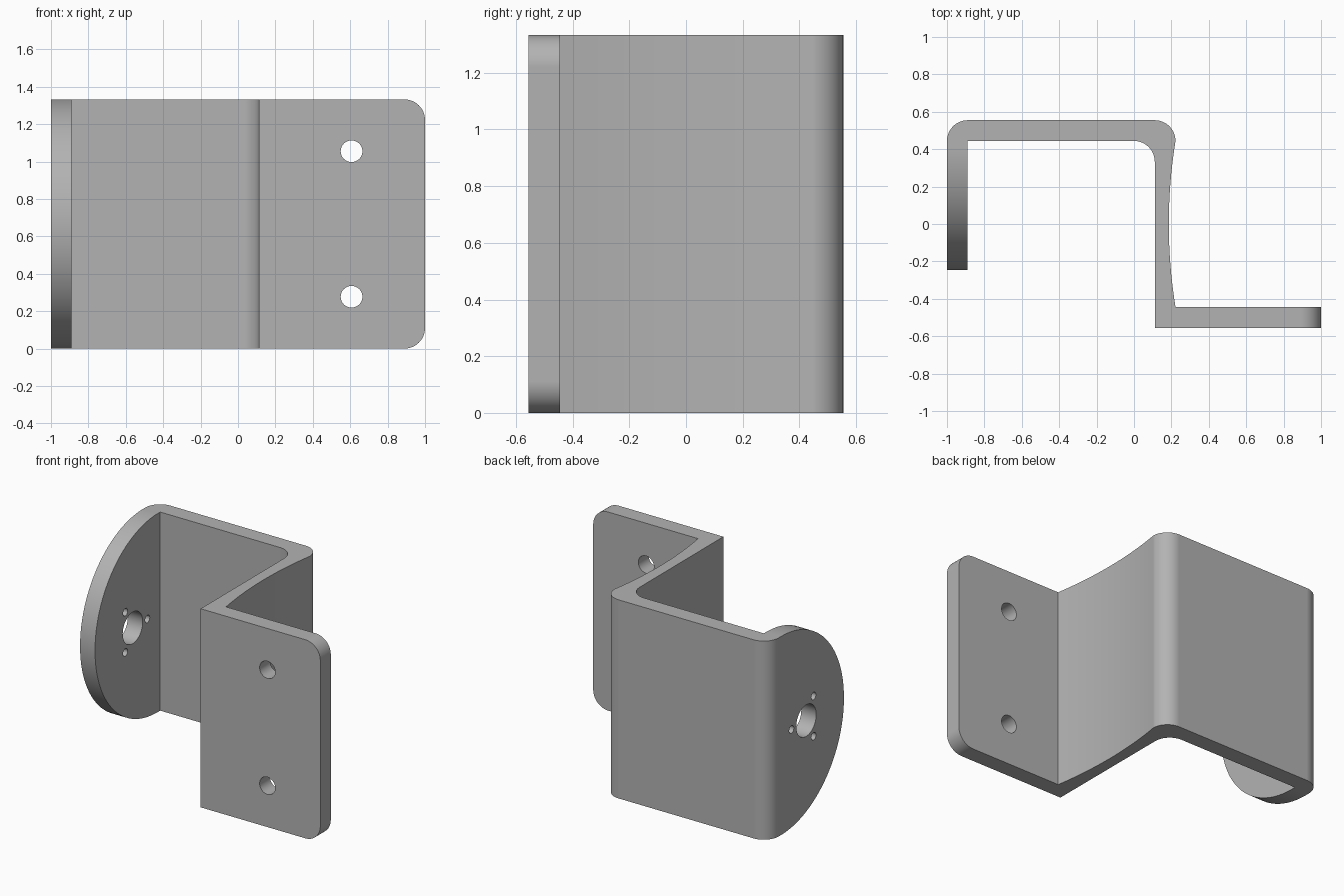
import bpy, bmesh
from math import pi, sin, cos, asin, sqrt
from mathutils import Vector, Matrix

cube = bpy.data.objects.get("Cube")
if cube:
    bpy.data.objects.remove(cube, do_unlink=True)

# Overall sizes: plate thickness T, height H, half depth D
T, H, D = 0.111, 1.333, 0.555
IN = D - T
MID = H / 2

grey = bpy.data.materials.new("plain grey")
grey.use_nodes = True
grey.diffuse_color = (0.45, 0.45, 0.45, 1)
grey.node_tree.nodes["Principled BSDF"].inputs["Base Color"].default_value = (0.45, 0.45, 0.45, 1)


def arc(cx, cy, r, start, end, steps):
    angles = [start + (end - start) * i / steps for i in range(steps + 1)]
    return [(cx + r * cos(a), cy + r * sin(a)) for a in angles]


def prism(name, points, direction, bevel_edges=None):
    """Extrude a closed outline; bevel_edges picks edges to round by radius T."""
    bm = bmesh.new()
    face = bm.faces.new([bm.verts.new(p) for p in points])
    new = bmesh.ops.extrude_face_region(bm, geom=[face])["geom"]
    bmesh.ops.translate(bm, vec=direction, verts=[v for v in new if isinstance(v, bmesh.types.BMVert)])
    if bevel_edges:
        bmesh.ops.bevel(bm, geom=[e for e in bm.edges if bevel_edges(e)], offset=T,
                        segments=12, profile=0.5, affect='EDGES')
    bmesh.ops.recalc_face_normals(bm, faces=bm.faces)
    mesh = bpy.data.meshes.new(name)
    bm.to_mesh(mesh)
    bm.free()
    obj = bpy.data.objects.new(name, mesh)
    bpy.context.collection.objects.link(obj)
    return obj


def hole(axis, center, radius, segments):
    bm = bmesh.new()
    turn = Matrix.Rotation(pi / 2, 4, 'Y' if axis == 'X' else 'X')
    bmesh.ops.create_cone(bm, cap_ends=True, segments=segments, radius1=radius, radius2=radius,
                          depth=0.4, matrix=Matrix.Translation(center) @ turn)
    mesh = bpy.data.meshes.new("hole_cutter")
    bm.to_mesh(mesh)
    bm.free()
    obj = bpy.data.objects.new("hole_cutter", mesh)
    bpy.context.collection.objects.link(obj)
    return obj


# Bent strip outline seen from above: side arm, back wall, web, mounting plate
nose = -0.247
sag = 0.036
web_r = (IN ** 2 + sag ** 2) / (2 * sag)
half = asin(IN / web_r)
outline = [(-1, nose)]
outline += arc(-1 + T, IN, T, pi, pi / 2, 12)
outline += arc(T, IN, T, pi / 2, 0, 12)
outline += arc(2 * T + web_r - sag, 0, web_r, pi - half, pi + half, 20)[1:]
outline += [(1, -IN), (1, -D), (T, -D)]
outline += arc(0, IN - T, T, 0, pi / 2, 12)
outline += [(-1 + T, IN), (-1 + T, nose)]


def plate_corner(edge):
    return all(v.co.x > 0.99 for v in edge.verts) and abs(edge.verts[0].co.y - edge.verts[1].co.y) > 0.05


bracket = prism("bracket", [(x, y, 0) for x, y in outline], Vector((0, 0, H)), plate_corner)

# Cutter that rounds the free end of the side arm into a half disc
disc_y = nose + MID
rim = arc(disc_y, MID, MID, pi / 2, 3 * pi / 2, 64)
rim += [(disc_y, -0.2), (-0.5, -0.2), (-0.5, H + 0.2), (disc_y, H + 0.2)]
cutters = [prism("arm_cutter", [(-1.2, y, z) for y, z in rim], Vector((0.5, 0, 0)))]

# Shaft hole with three screw holes around it, and two mounting holes
hub_y = 0.153
arm_x = -1 + T / 2
cutters.append(hole('X', (arm_x, hub_y, MID), 0.106, 48))
for i in range(3):
    a = i * 2 * pi / 3
    cutters.append(hole('X', (arm_x, hub_y + 0.156 * cos(a), MID + 0.156 * sin(a)), 0.025, 24))
for side in (-1, 1):
    cutters.append(hole('Y', (0.607, -D + T / 2, MID + side * 0.389), 0.058, 40))

bpy.ops.object.select_all(action='DESELECT')
bpy.context.view_layer.objects.active = bracket
bracket.select_set(True)
for cutter in cutters:
    cutter.hide_render = True
    cut = bracket.modifiers.new("cut", 'BOOLEAN')
    cut.operation = 'DIFFERENCE'
    cut.solver = 'EXACT'
    cut.object = cutter
    bpy.ops.object.modifier_apply(modifier=cut.name)
    bpy.data.objects.remove(cutter, do_unlink=True)

# Finish: one colour, smooth bends and flat plates
bracket.data.materials.clear()
bracket.data.materials.append(grey)
bpy.ops.object.shade_smooth_by_angle(angle=pi / 6)
weighted = bracket.modifiers.new("flat_plates", 'WEIGHTED_NORMAL')
weighted.keep_sharp = True
weighted.weight = 100
